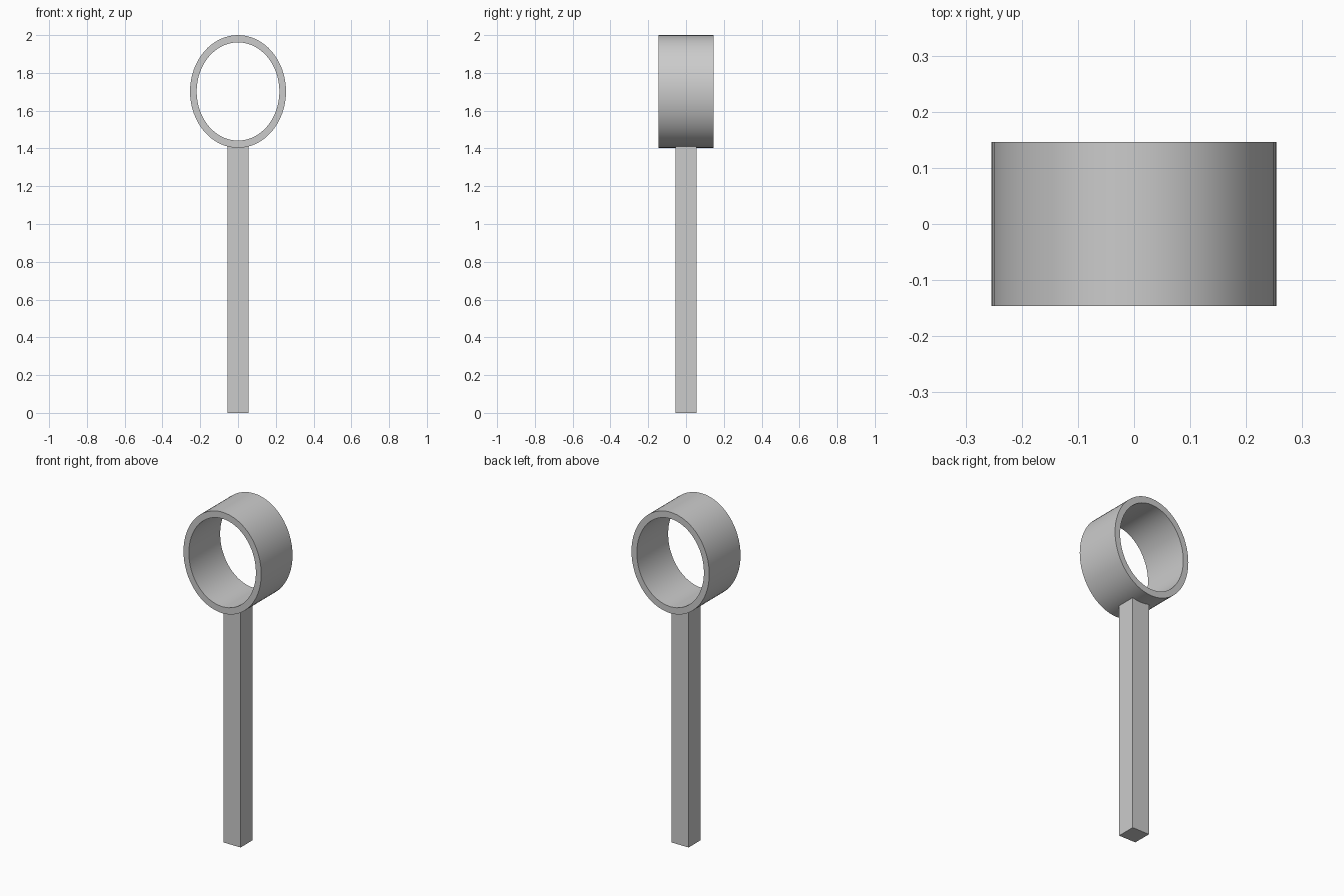
import bpy, bmesh, math

cube = bpy.data.objects.get("Cube")
if cube:
    bpy.data.objects.remove(cube, do_unlink=True)

grey = bpy.data.materials.new("light_grey")
grey.use_nodes = True
colour = (0.6, 0.6, 0.6, 1.0)
grey.diffuse_color = colour
bsdf = next(n for n in grey.node_tree.nodes if n.type == 'BSDF_PRINCIPLED')
bsdf.inputs["Base Color"].default_value = colour


def finish(name, bm):
    bmesh.ops.recalc_face_normals(bm, faces=bm.faces)
    mesh = bpy.data.meshes.new(name)
    bm.to_mesh(mesh)
    bm.free()
    mesh.materials.append(grey)
    obj = bpy.data.objects.new(name, mesh)
    bpy.context.collection.objects.link(obj)
    return obj


# Oval ring: a rectangular wall section swept around the y axis
SIDES, CENTRE_Z, HALF_DEPTH = 64, 1.7015, 0.146
OUTER, INNER = (0.254, 0.2985), (0.219, 0.26)
section = [(OUTER, -HALF_DEPTH), (OUTER, HALF_DEPTH),
           (INNER, HALF_DEPTH), (INNER, -HALF_DEPTH)]
bm = bmesh.new()
loops = []
for i in range(SIDES):
    a = 2 * math.pi * i / SIDES
    loops.append([bm.verts.new((rx * math.cos(a), y, CENTRE_Z + rz * math.sin(a)))
                  for (rx, rz), y in section])
for i in range(SIDES):
    here, after = loops[i], loops[(i + 1) % SIDES]
    for k in range(4):
        n = (k + 1) % 4
        bm.faces.new((here[k], here[n], after[n], after[k]))
ring = finish("oval_ring", bm)

bpy.ops.object.select_all(action='DESELECT')
ring.select_set(True)
bpy.context.view_layer.objects.active = ring
bpy.ops.object.shade_smooth_by_angle(angle=math.radians(30))

# Square post, its top just reaching into the ring wall
POST_HALF, POST_TOP = 0.056, 1.412
bm = bmesh.new()
bmesh.ops.create_cube(bm, size=1)
bmesh.ops.scale(bm, vec=(2 * POST_HALF, 2 * POST_HALF, POST_TOP), verts=bm.verts)
bmesh.ops.translate(bm, vec=(0, 0, POST_TOP / 2), verts=bm.verts)
finish("square_post", bm)
